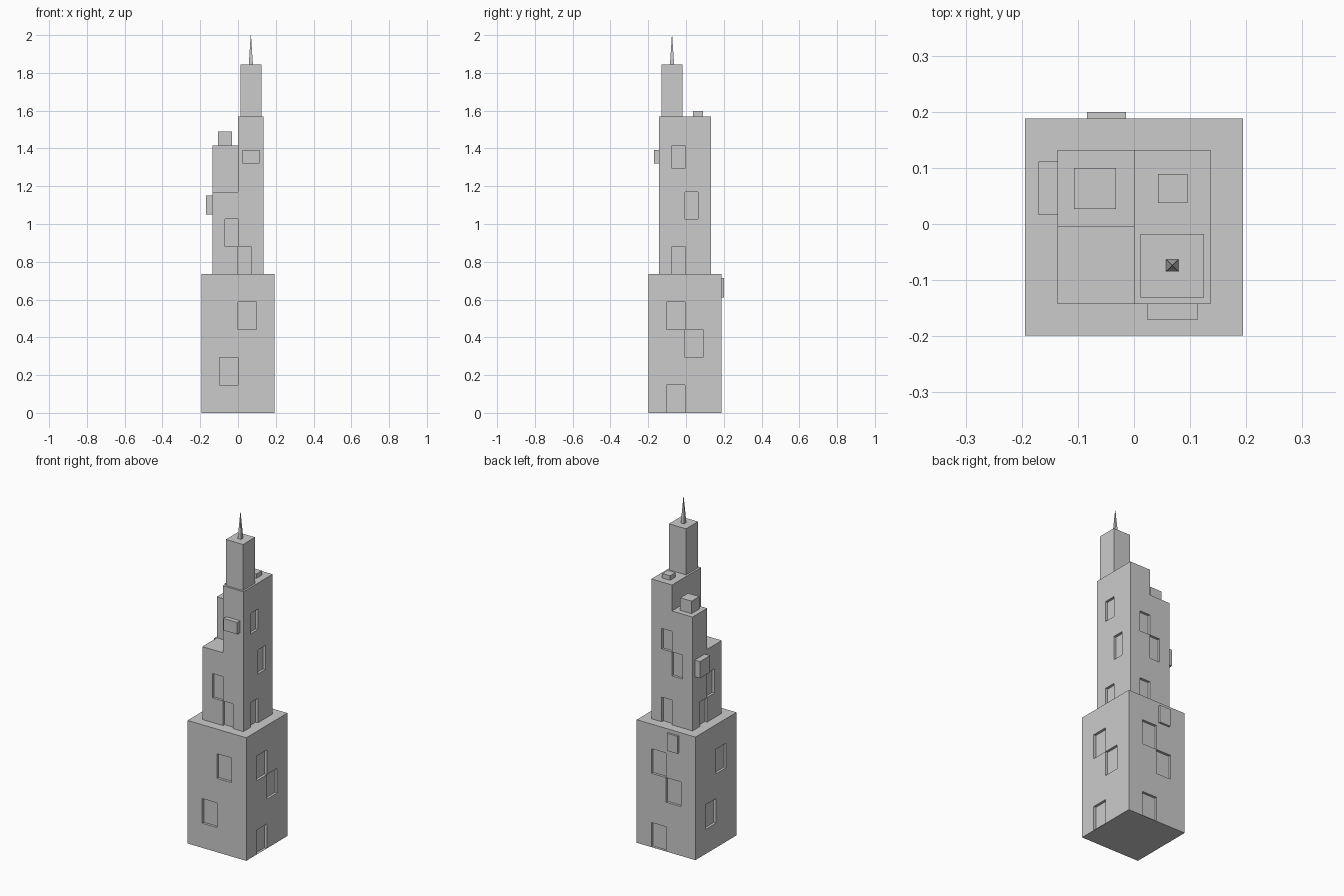
import bpy
import bmesh

if "Cube" in bpy.data.objects:
    bpy.data.objects.remove(bpy.data.objects["Cube"])

RECESS = 0.015


def finish(name, bm):
    bmesh.ops.recalc_face_normals(bm, faces=bm.faces)
    mesh = bpy.data.meshes.new(name)
    bm.to_mesh(mesh)
    bm.free()
    obj = bpy.data.objects.new(name, mesh)
    bpy.context.collection.objects.link(obj)


def quarter_lines(lo, hi):
    q = (hi - lo) / 4
    return [lo, lo + RECESS, lo + q, lo + 2 * q, lo + 3 * q, hi - RECESS, hi]


def tier(name, xr, yr, zs, heights, windows):
    """Floor grid; heights[column x][column y] = number of layers, windows are recessed cells."""
    axes = [quarter_lines(*xr), quarter_lines(*yr), zs]
    removed = set()
    for side, cells in windows.items():
        for c, k in cells:
            removed.add({'front': (c, 0, k), 'back': (c, 5, k),
                         'left': (0, c, k), 'right': (5, c, k)}[side])

    def solid(i, j, k):
        return (0 <= i < 6 and 0 <= j < 6 and 0 <= k < heights[i // 3][j // 3]
                and (i, j, k) not in removed)

    bm = bmesh.new()
    verts = {}

    def vert(p):
        if p not in verts:
            verts[p] = bm.verts.new([axes[a][p[a]] for a in range(3)])
        return verts[p]

    for i in range(6):
        for j in range(6):
            for k in range(len(zs) - 1):
                if not solid(i, j, k):
                    continue
                for a in range(3):
                    u, v = (a + 1) % 3, (a + 2) % 3
                    for s in (0, 1):
                        n = [i, j, k]
                        n[a] += 2 * s - 1
                        if solid(*n):
                            continue
                        quad = []
                        for du, dv in ((0, 0), (1, 0), (1, 1), (0, 1)):
                            p = [i, j, k]
                            p[a] += s
                            p[u] += du
                            p[v] += dv
                            quad.append(vert(tuple(p)))
                        bm.faces.new(quad if s else quad[::-1])
    finish(name, bm)


def box(name, x, y, z):
    bm = bmesh.new()
    bmesh.ops.create_cube(bm, size=1)
    for v in bm.verts:
        v.co = [r[0] if c < 0 else r[1] for c, r in zip(v.co, (x, y, z))]
    finish(name, bm)


# Lower tier: five floors over a thin sill layer
F = 0.147
tier("lower_tier", (-0.194, 0.194), (-0.199, 0.188),
     [0, 0.001] + [F * n for n in range(1, 6)], [[6, 6], [6, 6]],
     {'front': [(2, 2), (3, 4)],
      'right': [(2, 1), (3, 3), (2, 4)],
      'back': [(3, 1), (2, 3), (3, 4)],
      'left': [(3, 2), (2, 4)]})

# Upper tier: four columns stepping up to different heights
tier("upper_tier", (-0.136, 0.136), (-0.143, 0.132),
     [0.735, 0.882, 1.027, 1.17, 1.2925, 1.415, 1.57], [[3, 5], [6, 6]],
     {'front': [(2, 1), (3, 0)],
      'right': [(2, 0), (3, 2), (2, 4)],
      'back': [(3, 0), (2, 2), (3, 3)],
      'left': [(3, 0), (2, 1)]})

# Top block and roof boxes
box("top_block", (0.012, 0.125), (-0.131, -0.018), (1.57, 1.845))
box("roof_box_left", (-0.107, -0.032), (0.027, 0.1), (1.415, 1.49))
box("roof_box_right", (0.043, 0.095), (0.037, 0.089), (1.57, 1.597))

# Boxes projecting from the walls
box("left_bay", (-0.17, -0.136), (0.016, 0.111), (1.05, 1.15))
box("front_bay", (0.023, 0.114), (-0.17, -0.143), (1.32, 1.391))
box("back_bay", (-0.084, -0.014), (0.188, 0.2), (0.61, 0.714))

# Four-sided spire
bpy.ops.mesh.primitive_cone_add(vertices=4, radius1=0.0155, radius2=0.001, depth=0.155,
                                location=(0.068, -0.074, 1.9225),
                                rotation=(0, 0, 0.785398))
bpy.context.object.name = "spire"
